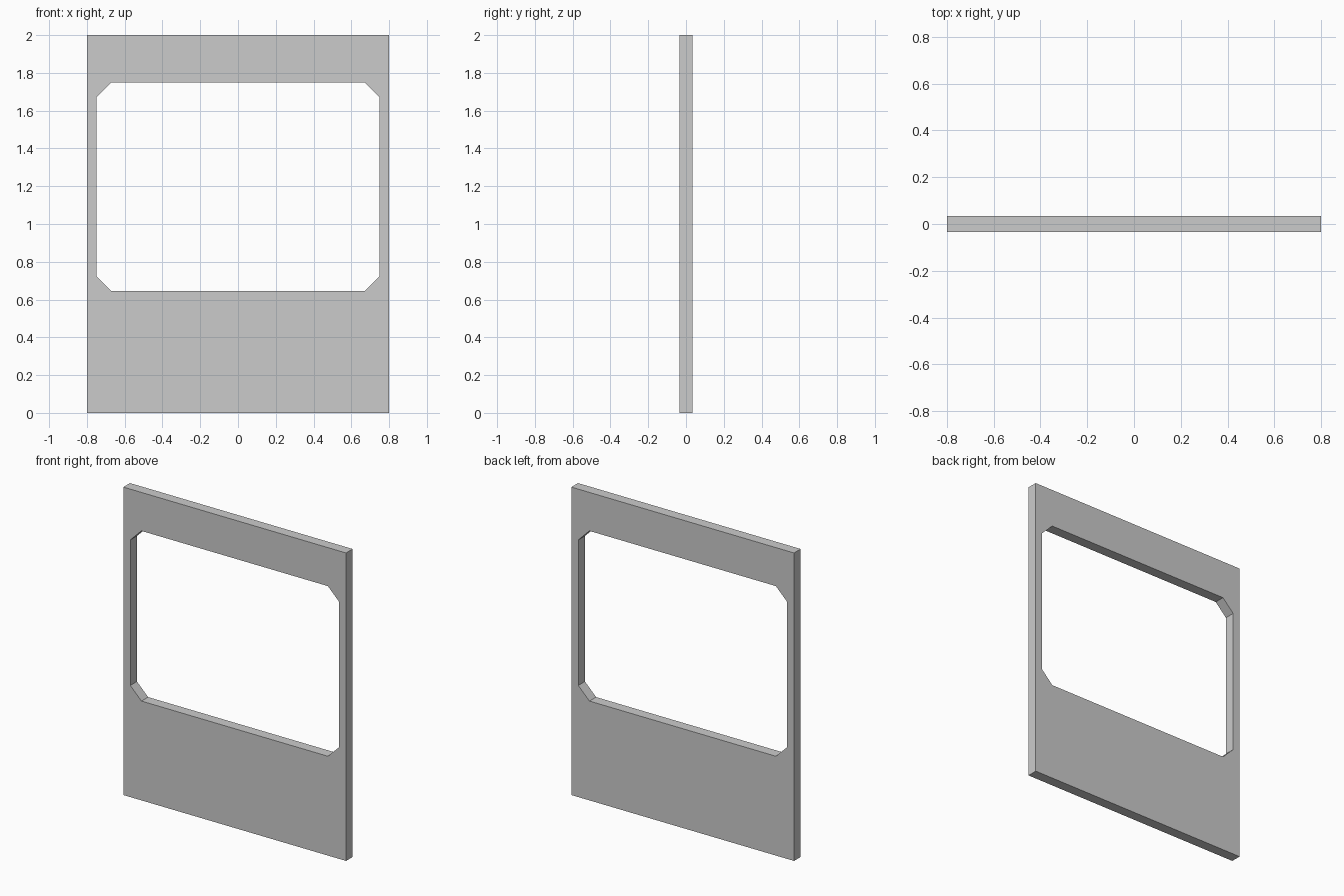
import bpy, bmesh

if "Cube" in bpy.data.objects:
    bpy.data.objects.remove(bpy.data.objects["Cube"])

W, H, T = 0.8, 2.0, 0.034                    # half width, height, half thickness
X, Z0, Z1, C = 0.75, 0.645, 1.75, 0.08       # window opening and corner chamfer

bm = bmesh.new()


def ring(points):
    return [bm.verts.new((x, -T, z)) for x, z in points]


# Front outline and chamfered window opening, both counter-clockwise
outer = ring([(-W, 0), (W, 0), (W, H), (-W, H)])
inner = ring([(-X + C, Z0), (X - C, Z0), (X, Z0 + C), (X, Z1 - C),
              (X - C, Z1), (-X + C, Z1), (-X, Z1 - C), (-X, Z0 + C)])

# Front face: one quad per side, one triangle per chamfered corner
for i in range(4):
    a, b = outer[i], outer[(i + 1) % 4]
    p, q, r = inner[2 * i], inner[2 * i + 1], inner[(2 * i + 2) % 8]
    bm.faces.new((a, b, q, p))
    bm.faces.new((b, r, q))

# Give the panel its thickness, keeping the front face
result = bmesh.ops.extrude_face_region(bm, geom=bm.faces[:], use_keep_orig=True)
moved = [g for g in result["geom"] if isinstance(g, bmesh.types.BMVert)]
bmesh.ops.translate(bm, verts=moved, vec=(0, 2 * T, 0))
bmesh.ops.recalc_face_normals(bm, faces=bm.faces[:])

mesh = bpy.data.meshes.new("window_panel")
bm.to_mesh(mesh)
bm.free()
panel = bpy.data.objects.new("window_panel", mesh)
bpy.context.collection.objects.link(panel)
